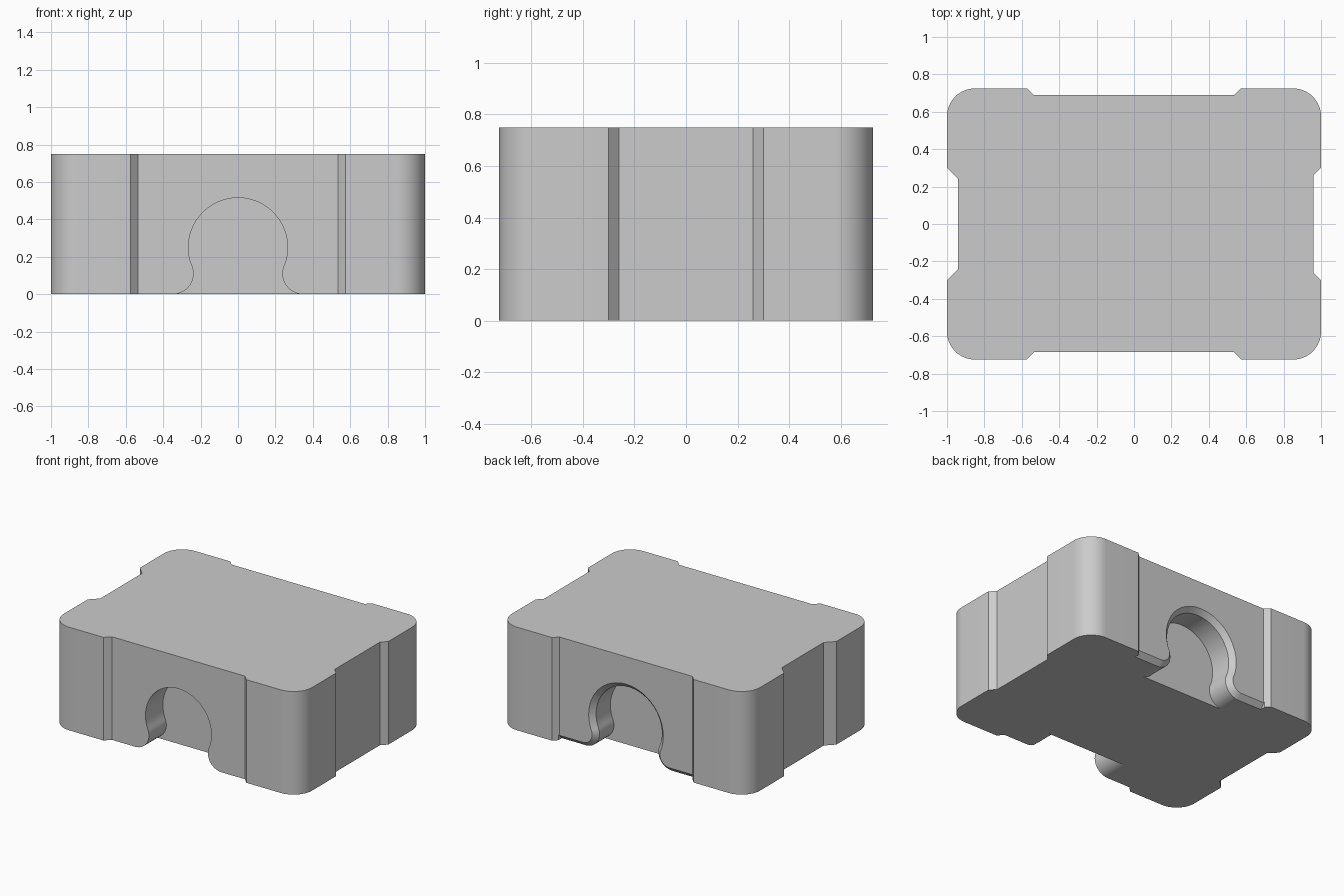
import bpy
import bmesh
from math import sin, cos, radians, pi, atan2

HALF_X, HALF_Y, HEIGHT = 1.0, 0.725, 0.75
CORNER = 0.15
POCKET_DEPTH = 0.2
CHAMFER = 0.035
OVER = 0.01

cube = bpy.data.objects.get("Cube")
if cube:
    bpy.data.objects.remove(cube, do_unlink=True)

grey = bpy.data.materials.new("grey_plastic")
grey.use_nodes = True
colour = (0.6, 0.6, 0.6, 1)
grey.diffuse_color = colour
grey.node_tree.nodes["Principled BSDF"].inputs["Base Color"].default_value = colour


def arc(cx, cy, r, start, end, steps):
    """Points along an arc, angles in radians."""
    angles = [start + (end - start) * i / steps for i in range(steps + 1)]
    return [(cx + r * cos(a), cy + r * sin(a)) for a in angles]


def loft(name, rings):
    """Closed solid from rings of 3D points of equal length."""
    bm = bmesh.new()
    loops = [[bm.verts.new(p) for p in ring] for ring in rings]
    for a, b in zip(loops, loops[1:]):
        for i in range(len(a)):
            j = (i + 1) % len(a)
            bm.faces.new((a[i], a[j], b[j], b[i]))
    bm.faces.new(loops[0][::-1])
    bm.faces.new(loops[-1])
    bmesh.ops.recalc_face_normals(bm, faces=bm.faces)
    mesh = bpy.data.meshes.new(name)
    bm.to_mesh(mesh)
    bm.free()
    mesh.materials.append(grey)
    obj = bpy.data.objects.new(name, mesh)
    bpy.context.collection.objects.link(obj)
    return obj


def body_outline():
    """Rounded rectangle with a shallow bevelled recess in each side."""
    pts = []
    # turn, distance to side, half length of recess, recess depth
    sides = [(0, HALF_X, 0.30, 0.04), (1, HALF_Y, 0.57, 0.035),
             (2, HALF_X, 0.30, 0.06), (3, HALF_Y, 0.575, 0.04)]
    for turn, dist, half, depth in sides:
        a = turn * pi / 2
        c, s = round(cos(a)), round(sin(a))
        recess = [(dist, -half), (dist - depth, -half + depth),
                  (dist - depth, half - depth), (dist, half)]
        pts += [(u * c - v * s, u * s + v * c) for u, v in recess]
        sx = 1 if turn in (0, 3) else -1
        sy = 1 if turn in (0, 1) else -1
        pts += arc(sx * (HALF_X - CORNER), sy * (HALF_Y - CORNER),
                   CORNER, a, a + pi / 2, 16)
    return pts


def keyhole(grow):
    """Round arch on a flared foot, offset outward by grow."""
    fx, fz, fr = 0.347, 0.11, 0.11
    az, ar = 0.25, 0.265
    lean = atan2(az - fz, fx)
    foot = arc(fx, fz, fr - grow, radians(270), pi - lean, 14)
    arch = arc(0, az, ar + grow, -lean, pi / 2, 28)
    half = foot + arch[1:]
    return half + [(-x, z) for x, z in half[-2::-1]]


def at_y(points, y):
    return [(x, y, z) for x, z in points]


def cut(target, cutter):
    mod = target.modifiers.new("cut", 'BOOLEAN')
    mod.operation = 'DIFFERENCE'
    mod.solver = 'EXACT'
    mod.object = cutter
    bpy.context.view_layer.objects.active = target
    bpy.ops.object.modifier_apply(modifier=mod.name)
    bpy.data.objects.remove(cutter, do_unlink=True)


# Main block
outline = body_outline()
block = loft("block", [[(x, y, z) for x, y in outline] for z in (0, HEIGHT)])

# Keyhole pockets in the front and back
base = keyhole(0)
pocket = [(base[0][0], -0.1)] + base + [(base[-1][0], -0.1)]
front_face, back_face = -HALF_Y + 0.04, HALF_Y - 0.035
for name, inner, outer in (("front_pocket", front_face + POCKET_DEPTH, -0.8),
                           ("back_pocket", back_face - POCKET_DEPTH, 0.8)):
    cut(block, loft(name, [at_y(pocket, inner), at_y(pocket, outer)]))

# Chamfer around the back pocket and along the lower edge of the back recess
rings = []
for grow in (-OVER, CHAMFER + OVER):
    w = 0.54
    rim = [(w, -0.1), (w, grow)] + keyhole(grow) + [(-w, grow), (-w, -0.1)]
    rings.append(at_y(rim, back_face - CHAMFER + grow))
cut(block, loft("back_chamfer", rings))

# Smooth rounded surfaces, sharp edges kept
bpy.ops.object.select_all(action='DESELECT')
block.select_set(True)
bpy.context.view_layer.objects.active = block
bpy.ops.object.shade_smooth_by_angle(angle=radians(25))
